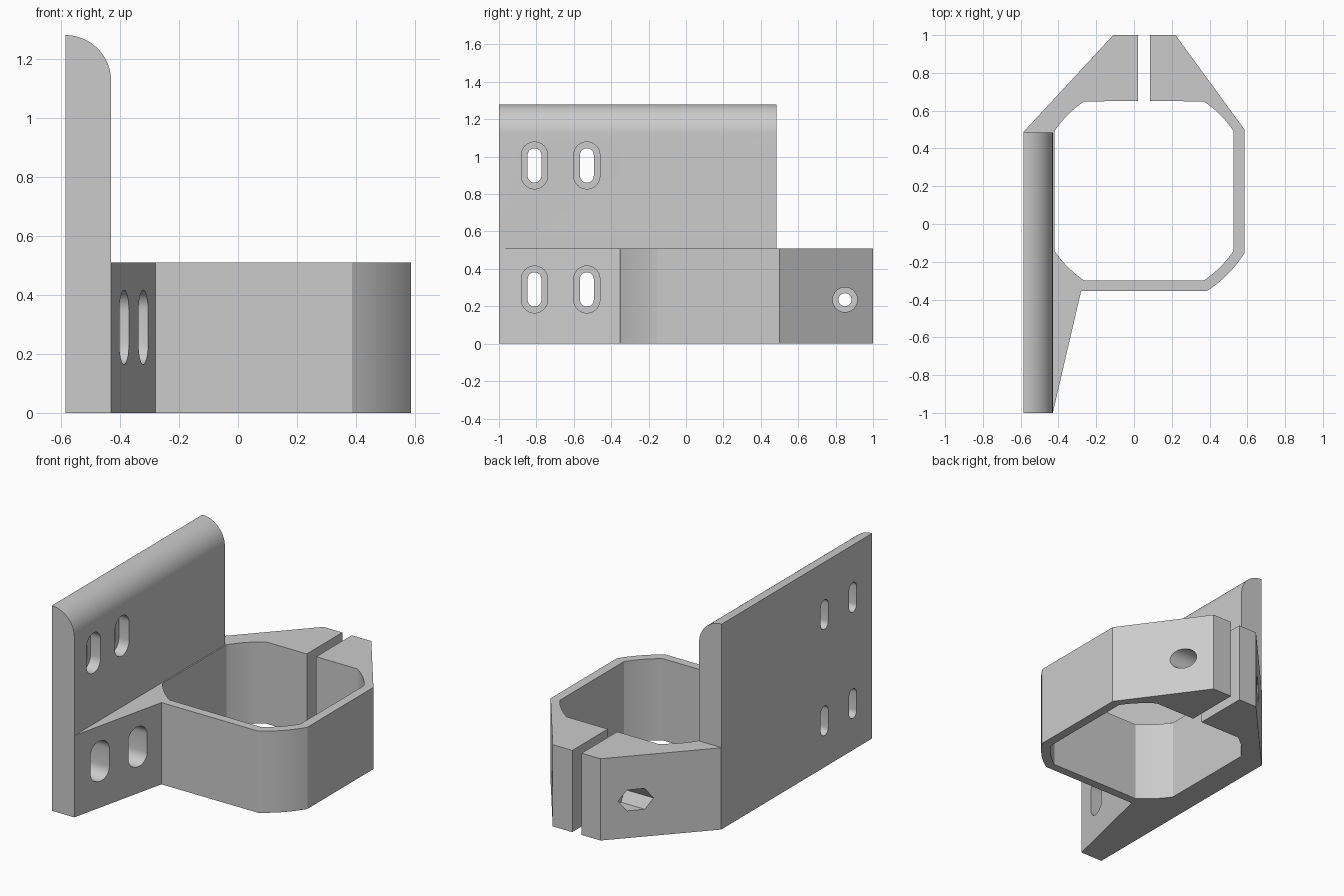
import bpy, bmesh, math
from mathutils import Vector

cube = bpy.data.objects.get("Cube")
if cube:
    bpy.data.objects.remove(cube, do_unlink=True)

grey = bpy.data.materials.new("plain grey")
grey.use_nodes = True
COLOUR = (0.6, 0.6, 0.6, 1)
grey.diffuse_color = COLOUR
grey.node_tree.nodes["Principled BSDF"].inputs["Base Color"].default_value = COLOUR


def arc(cx, cy, r, start, end, steps=12):
    """Points on a circle, angles in degrees."""
    angles = [math.radians(start + (end - start) * i / steps) for i in range(steps + 1)]
    return [(cx + r * math.cos(a), cy + r * math.sin(a)) for a in angles]


def prism(name, profile, axis, low, high):
    """Extrude a 2D profile along x, y or z; the profile uses the other two axes."""
    place = {"x": lambda p: (low, p[0], p[1]),
             "y": lambda p: (p[0], low, p[1]),
             "z": lambda p: (p[0], p[1], low)}[axis]
    push = Vector([(high - low) if a == axis else 0 for a in "xyz"])
    bm = bmesh.new()
    face = bm.faces.new([bm.verts.new(place(p)) for p in profile])
    result = bmesh.ops.extrude_face_region(bm, geom=[face])
    bmesh.ops.translate(bm, vec=push,
                        verts=[g for g in result["geom"] if isinstance(g, bmesh.types.BMVert)])
    bmesh.ops.recalc_face_normals(bm, faces=bm.faces)
    mesh = bpy.data.meshes.new(name)
    bm.to_mesh(mesh)
    bm.free()
    mesh.materials.append(grey)
    obj = bpy.data.objects.new(name, mesh)
    bpy.context.collection.objects.link(obj)
    return obj


def combine(target, other, operation):
    """Apply a boolean and discard the helper."""
    mod = target.modifiers.new(operation, "BOOLEAN")
    mod.operation, mod.solver, mod.object = operation, "EXACT", other
    bpy.context.view_layer.objects.active = target
    bpy.ops.object.modifier_apply(modifier=mod.name)
    bpy.data.objects.remove(other, do_unlink=True)


def slot(y, z, radius, half):
    """Upright rounded slot outline."""
    return arc(y, z + half, radius, 0, 180) + arc(y, z - half, radius, 180, 360)


LEFT, PLATE, TOP, CLAMP = -0.585, -0.43, 1.28, 0.51
CX, CY, BORE, OUTER = 0.053, 0.175, 0.57, 0.625

# Split clamp ring with its two arms and the bracing wedge
corner = 33.6
ring = [(LEFT, -1), (LEFT, 0.488), (-0.11, 1), (0.02, 1), (0.02, 0.65)]
for quadrant in (90, 180, 270, 360):
    ring += arc(CX, CY, BORE, quadrant + corner, quadrant + 90 - corner)
ring += [(0.085, 0.65), (0.085, 1), (0.22, 1), (0.585, 0.50)]
ring += arc(CX, CY, OUTER, -31.6, -57.8)
ring += [(-0.28, -0.355), (PLATE, -1)]
bracket = prism("clamp_bracket", ring, "z", 0, CLAMP)

# Tall mounting plate with a rounded top edge
thick = PLATE - LEFT
side = [(LEFT, 0), (PLATE, 0)] + arc(LEFT, TOP - thick, thick, 0, 90, 20)
combine(bracket, prism("mounting_plate", side, "y", -1, 0.485), "UNION")

# Recessed screw slots
for y in (-0.81, -0.53):
    for z in (0.29, 0.953):
        combine(bracket, prism("slot_cutter", slot(y, z, 0.037, 0.055), "x", -0.8, 0), "DIFFERENCE")
        combine(bracket, prism("slot_recess", slot(y, z, 0.07, 0.056), "x", -0.5, -0.1), "DIFFERENCE")

# Clamp bolt hole, round head recess and hexagonal nut pocket
BY, BZ = 0.85, 0.235
combine(bracket, prism("bolt_cutter", arc(BY, BZ, 0.035, 0, 348.75, 31), "x", -0.7, 0.7), "DIFFERENCE")
combine(bracket, prism("head_recess", arc(BY, BZ, 0.066, 0, 348.75, 31), "x", 0.19, 0.7), "DIFFERENCE")
combine(bracket, prism("nut_pocket", arc(BY, BZ, 0.075, 0, 300, 5), "x", -0.7, -0.12), "DIFFERENCE")

bpy.ops.object.select_all(action="DESELECT")
bracket.select_set(True)
bpy.context.view_layer.objects.active = bracket
bpy.ops.object.shade_smooth_by_angle(angle=math.radians(20))
